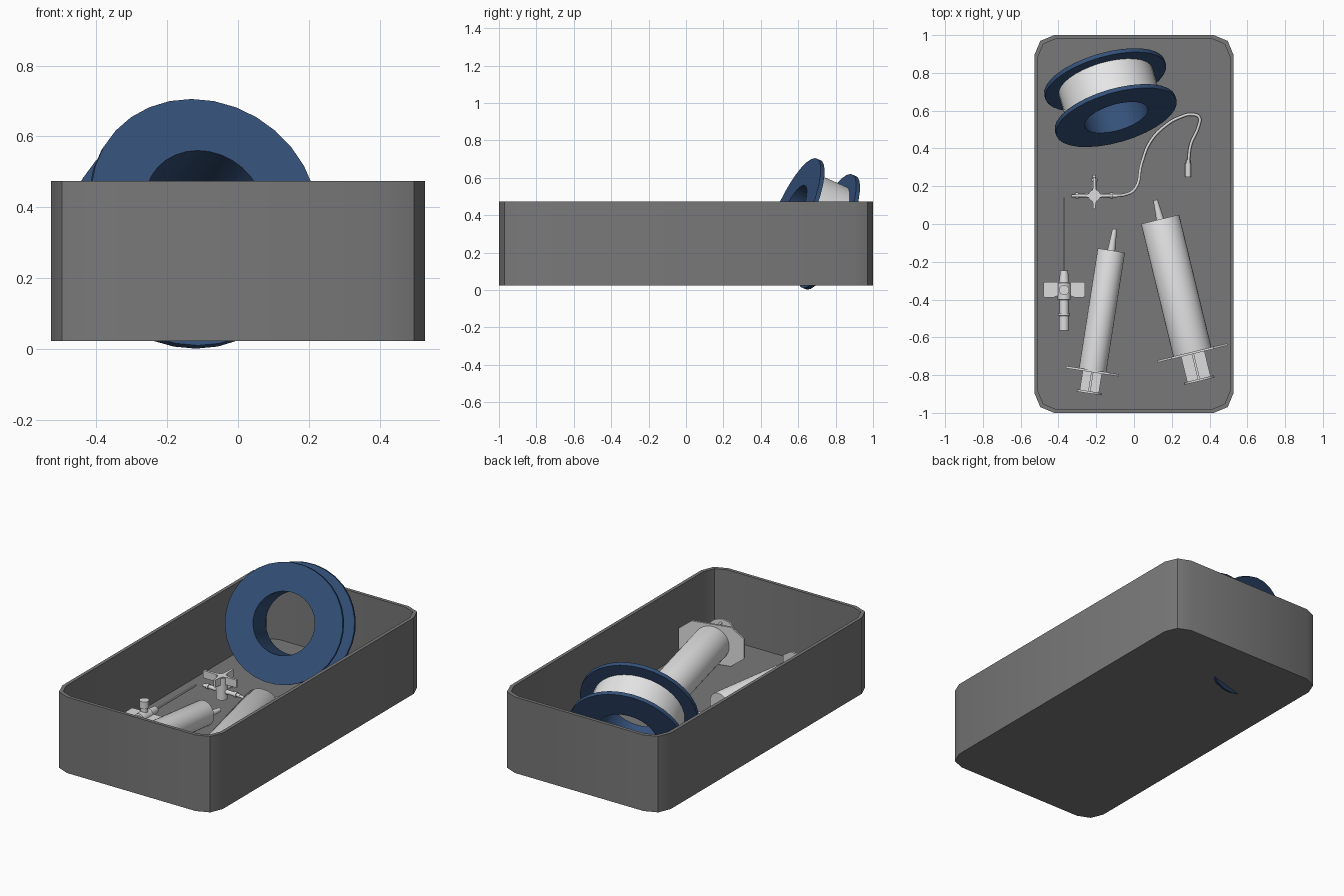
import bpy, bmesh, math
from mathutils import Vector, Matrix

if "Cube" in bpy.data.objects:
    bpy.data.objects.remove(bpy.data.objects["Cube"])


def material(name, rgb):
    m = bpy.data.materials.new(name)
    m.diffuse_color = (*rgb, 1)
    m.use_nodes = True
    m.node_tree.nodes["Principled BSDF"].inputs["Base Color"].default_value = m.diffuse_color
    return m


GREY = material("tray_grey", (0.19, 0.19, 0.19))
BLUE = material("spool_blue", (0.035, 0.083, 0.195))
WHITE = material("tape_white", (0.8, 0.8, 0.8))
PLASTIC = material("pale_plastic", (0.72, 0.72, 0.72))


def finish(bm, name, mat, smooth=True):
    bmesh.ops.recalc_face_normals(bm, faces=bm.faces)
    me = bpy.data.meshes.new(name)
    bm.to_mesh(me)
    bm.free()
    me.materials.append(mat)
    ob = bpy.data.objects.new(name, me)
    bpy.context.collection.objects.link(ob)
    if smooth:
        bpy.context.view_layer.objects.active = ob
        ob.select_set(True)
        bpy.ops.object.shade_smooth_by_angle(angle=math.radians(35))
        ob.select_set(False)
    return ob


def frame(origin, axis):
    """Local z runs along axis, local x stays level."""
    z = Vector(axis).normalized()
    x = Vector((0, 1, 0)).cross(z) if abs(z.z) > 0.99 else Vector((0, 0, 1)).cross(z)
    x.normalize()
    y = z.cross(x)
    m = Matrix((x, y, z)).transposed().to_4x4()
    m.translation = Vector(origin)
    return m


def lathe(name, profile, mat, m, seg=24, closed=False):
    """Turn (radius, height) points around local z; open profiles are capped."""
    bm = bmesh.new()
    rings = [[bm.verts.new(m @ Vector((r * math.cos(2 * math.pi * i / seg),
                                       r * math.sin(2 * math.pi * i / seg), h)))
              for i in range(seg)] for r, h in profile]
    pairs = list(zip(rings, rings[1:]))
    if closed:
        pairs.append((rings[-1], rings[0]))
    else:
        bm.faces.new(rings[0])
        bm.faces.new(rings[-1])
    for a, b in pairs:
        for i in range(seg):
            j = (i + 1) % seg
            bm.faces.new((a[i], a[j], b[j], b[i]))
    return finish(bm, name, mat)


def prism(name, points, h0, h1, mat, m):
    """Extrude a flat outline along local z."""
    bm = bmesh.new()
    lo, hi = ([bm.verts.new(m @ Vector((x, y, h))) for x, y in points] for h in (h0, h1))
    bm.faces.new(lo)
    bm.faces.new(hi)
    for i in range(len(points)):
        j = (i + 1) % len(points)
        bm.faces.new((lo[i], lo[j], hi[j], hi[i]))
    return finish(bm, name, mat, False)


def rect(w, h):
    return [(-w, -h), (w, -h), (w, h), (-w, h)]


# Tray: rounded rectangle shell with a floor
def tray_loop(bm, inset, z):
    hx, hy, r = 0.527 - inset, 1.0 - inset, 0.105 - inset * 0.6
    pts = []
    for k, (sx, sy) in enumerate([(1, 1), (-1, 1), (-1, -1), (1, -1)]):
        for s in range(3):
            a = math.pi / 2 * k + math.pi / 4 * s
            pts.append(bm.verts.new((sx * (hx - r) + r * math.cos(a),
                                     sy * (hy - r) + r * math.sin(a), z)))
    return pts


bm = bmesh.new()
loops = [tray_loop(bm, *p) for p in [(0, 0.023), (0, 0.474), (0.02, 0.474), (0.02, 0.06)]]
for a, b in zip(loops, loops[1:]):
    for i in range(12):
        j = (i + 1) % 12
        bm.faces.new((a[i], a[j], b[j], b[i]))
bm.faces.new(loops[0])
bm.faces.new(loops[-1])
finish(bm, "tray", GREY)

# Tape spool: two flanges on a hollow core, with the wound tape between
m = frame((-0.125, 0.669, 0.3535), (-0.26, 0.881, -0.394))
L, t = 0.119, 0.023
lathe("spool", [(0.174, -L), (0.332, -L), (0.332, -L + t), (0.2, -L + t),
                (0.2, L - t), (0.332, L - t), (0.332, L), (0.174, L)], BLUE, m, 32, True)
lathe("wound_tape", [(0.195, -L + t), (0.258, -L + t), (0.258, L - t), (0.195, L - t)],
      WHITE, m, 32, True)


# Syringes: local z runs from the barrel's nozzle end to the plunger
def syringe(name, nose, tail, z, r, length, nozzle, drop, wing, wing_h, pull, pad):
    m = frame((*nose, z), (tail[0] - nose[0], tail[1] - nose[1], 0))
    lathe(name + "_barrel", [(r * 0.96, 0), (r, 0.006), (r, length)], PLASTIC, m, 32)
    lathe(name + "_nozzle", [(0.012, -nozzle), (0.021, 0.005)], PLASTIC,
          Matrix.Translation((0, 0, -drop)) @ m, 16)
    c = wing * 0.6
    prism(name + "_finger_flange",
          [(-wing, -wing_h * .5), (-c, -wing_h), (c, -wing_h), (wing, -wing_h * .5),
           (wing, wing_h * .5), (c, wing_h), (-c, wing_h), (-wing, wing_h * .5)],
          length - 0.006, length + 0.006, PLASTIC, m)
    w = pad * 0.78
    prism(name + "_plunger_rib_level", rect(w, 0.006), length, length + pull, PLASTIC, m)
    prism(name + "_plunger_rib_upright", rect(0.006, w), length, length + pull, PLASTIC, m)
    lathe(name + "_thumb_pad", [(pad, length + pull - 0.005), (pad, length + pull + 0.007)],
          PLASTIC, m)


syringe("large_syringe", (0.138, 0.025), (0.31, -0.683), 0.18, 0.104, 0.728,
        0.105, 0.02, 0.19, 0.116, 0.147, 0.082)
syringe("small_syringe", (-0.12, -0.14), (-0.22, -0.78), 0.134, 0.073, 0.647,
        0.115, 0.022, 0.142, 0.075, 0.112, 0.066)

# Winged cannula with an upright port
m = frame((-0.37, 0.14, 0.125), (0, -1, 0))
lathe("cannula_needle", [(0.003, 0), (0.006, 0.03), (0.006, 0.4)], PLASTIC, m, 10)
lathe("cannula_body", [(0.02, 0.385), (0.027, 0.45), (0.034, 0.452), (0.034, 0.54),
                       (0.025, 0.542), (0.025, 0.61)], PLASTIC, m, 20)
lathe("cannula_cap", [(0.032, 0.61), (0.032, 0.625), (0.026, 0.627), (0.026, 0.705)],
      PLASTIC, m, 16)
lathe("cannula_port", [(0.02, 0.12), (0.02, 0.18), (0.027, 0.18), (0.027, 0.222)],
      PLASTIC, frame((-0.37, -0.35, 0), (0, 0, 1)), 16)
for s, side in ((1, "right"), (-1, "left")):
    prism("cannula_wing_" + side,
          [(s * 0.02, -0.308), (s * 0.1, -0.306), (s * 0.11, -0.312),
           (s * 0.11, -0.382), (s * 0.1, -0.39), (s * 0.055, -0.388), (s * 0.02, -0.375)],
          0.118, 0.13, PLASTIC, Matrix.Translation((-0.37, 0, 0)))

# Three-way stopcock: upright body, three tube arms and a thin upright-bladed handle
C = Vector((-0.21, 0.15, 0))
lathe("stopcock_body", [(0.032, 0.085), (0.032, 0.215)], PLASTIC, Matrix.Translation(C), 20)
for name, d, n in (("left", (-1, 0, 0), 0.12), ("right", (1, 0, 0), 0.12),
                   ("back", (0, 1, 0), 0.11)):
    lathe("stopcock_arm_" + name, [(0.014, 0.02), (0.011, n * 0.7), (0.016, n * 0.7),
                                   (0.016, n * 0.82), (0.01, n * 0.82), (0.01, n)],
          PLASTIC, frame(C + Vector((0, 0, 0.13)), d), 14)
for k, n in enumerate((0.1, 0.1, 0.12, 0.07)):
    prism("stopcock_handle_%d" % k, [(0, -0.02), (0.04, -0.008), (n, -0.006), (n, 0.006),
                                     (0.04, 0.008), (0, 0.02)],
          0.175, 0.22, PLASTIC,
          Matrix.Translation(C) @ Matrix.Rotation(math.pi / 2 * k, 4, 'Z'))

# Extension tube and its end connector
path = [(-0.1, 0.15, .13), (-0.05, 0.155, .12), (0.005, 0.185, .1), (0.04, 0.32, .09),
        (0.085, 0.434, .08), (0.165, 0.52, .08), (0.245, 0.566, .08), (0.31, 0.58, .08),
        (0.345, 0.565, .08), (0.342, 0.52, .08), (0.3, 0.42, .08), (0.287, 0.32, .08)]
cu = bpy.data.curves.new("extension_tube", 'CURVE')
cu.dimensions = '3D'
cu.bevel_depth = 0.008
cu.bevel_resolution = 2
cu.resolution_u = 5
cu.use_fill_caps = True
sp = cu.splines.new('BEZIER')
sp.bezier_points.add(len(path) - 1)
for bp, p in zip(sp.bezier_points, path):
    bp.co = p
    bp.handle_left_type = bp.handle_right_type = 'AUTO'
cu.materials.append(PLASTIC)
bpy.context.collection.objects.link(bpy.data.objects.new("extension_tube", cu))
lathe("tube_connector", [(0.011, 0), (0.011, 0.015), (0.016, 0.016), (0.016, 0.09)],
      PLASTIC, frame((0.287, 0.338, 0.08), (0, -1, 0)), 14)
